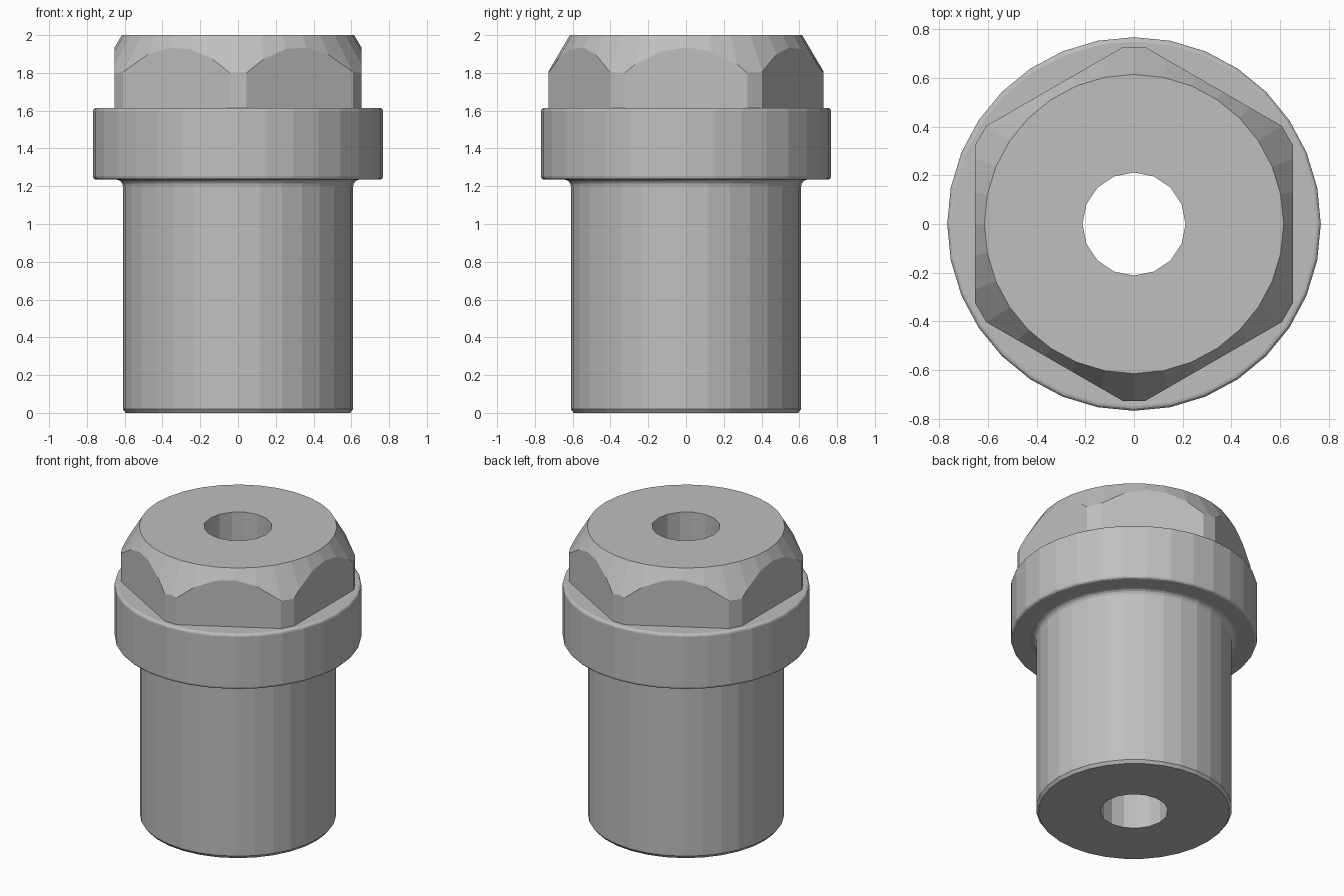
import bpy, bmesh, math

SIDES = 32          # facets around the turned parts
BORE_SIDES = 16

cube = bpy.data.objects.get("Cube")
if cube:
    bpy.data.objects.remove(cube, do_unlink=True)

steel = bpy.data.materials.new("grey steel")
steel.use_nodes = True
steel.diffuse_color = (0.52, 0.52, 0.52, 1)
steel.node_tree.nodes["Principled BSDF"].inputs["Base Color"].default_value = steel.diffuse_color


def finish(name, bm):
    bmesh.ops.recalc_face_normals(bm, faces=bm.faces)
    mesh = bpy.data.meshes.new(name)
    bm.to_mesh(mesh)
    bm.free()
    mesh.materials.append(steel)
    obj = bpy.data.objects.new(name, mesh)
    bpy.context.collection.objects.link(obj)
    return obj


def ring(bm, points, z):
    return [bm.verts.new((r * math.cos(a), r * math.sin(a), z)) for r, a in points]


def stack(name, rings):
    """Closed solid made from stacked rings of polar points."""
    bm = bmesh.new()
    loops = [ring(bm, pts, z) for pts, z in rings]
    n = len(loops[0])
    for low, high in zip(loops, loops[1:]):
        for i in range(n):
            j = (i + 1) % n
            bm.faces.new((low[i], low[j], high[j], high[i]))
    bm.faces.new(loops[0][::-1])
    bm.faces.new(loops[-1])
    return finish(name, bm)


def turned(name, profile, sides=SIDES):
    return stack(name, [([(r, math.tau * i / sides) for i in range(sides)], z)
                        for r, z in profile])


def cut(obj, tool, operation):
    mod = obj.modifiers.new(operation.title(), 'BOOLEAN')
    mod.object, mod.operation, mod.solver = tool, operation, 'EXACT'
    tool.hide_render = True
    tool.hide_set(True)


def apply_cuts(obj):
    bpy.context.view_layer.objects.active = obj
    for mod in list(obj.modifiers):
        bpy.ops.object.modifier_apply(modifier=mod.name)


# Shaft and collar, with a filleted shoulder and softened collar edges
fillet = [(0.645 - 0.035 * math.cos(t), 1.2 + 0.035 * math.sin(t))
          for t in (math.pi / 2 * i / 4 for i in range(5))]


def edge(start):
    return [(0.75 + 0.018 * math.cos(start + i * math.pi / 6),
             (1.253 if start < 0 else 1.597) + 0.018 * math.sin(start + i * math.pi / 6))
            for i in range(4)]


body = turned("shaft_and_collar", [(0.595, 0), (0.61, 0.02)] + fillet
              + edge(-math.pi / 2) + edge(0))

# Hexagonal head with blunted corners
corners = [(0.7294, math.radians(90 + 60 * k + s)) for k in range(6) for s in (-3.54, 3.54)]
head = stack("hex_head", [(corners, 1.615), (corners, 2.0)])

# Conical chamfer on the head, and the through bore
cone = turned("chamfer_cutter", [(0.9, 1.5), (0.615 + 0.36 / 1.7, 1.64), (0.615, 2.0),
                                 (0.615 - 0.1 / 1.7, 2.1)])
bore = turned("bore_cutter", [(0.212, -0.2), (0.212, 2.3)], BORE_SIDES)

cut(head, cone, 'INTERSECT')
for part in (head, body):
    cut(part, bore, 'DIFFERENCE')
    apply_cuts(part)
for tool in (cone, bore):
    bpy.data.objects.remove(tool, do_unlink=True)
